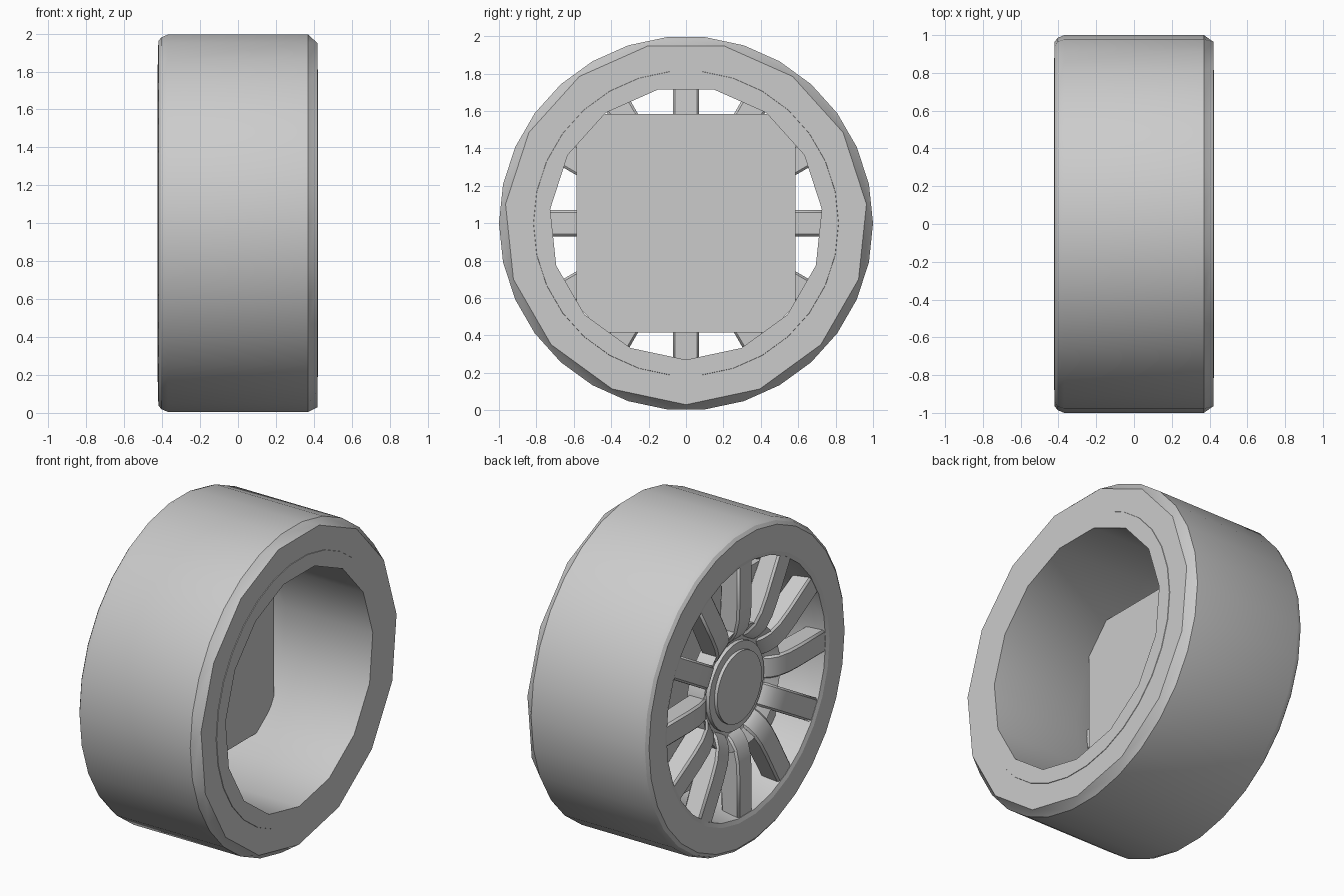
import bpy, bmesh
from math import sin, cos, pi, radians
from mathutils import Matrix, Vector

cube = bpy.data.objects.get("Cube")
if cube:
    bpy.data.objects.remove(cube, do_unlink=True)

GREY = (0.6, 0.6, 0.6, 1)
mat = bpy.data.materials.new("plain grey")
mat.use_nodes = True
mat.diffuse_color = GREY
mat.node_tree.nodes["Principled BSDF"].inputs["Base Color"].default_value = GREY
parts = []


def finish(name, bm):
    """Turn a bmesh around the axle into a named object."""
    bmesh.ops.recalc_face_normals(bm, faces=bm.faces[:])
    mesh = bpy.data.meshes.new(name)
    bm.to_mesh(mesh)
    bm.free()
    mesh.materials.append(mat)
    obj = bpy.data.objects.new(name, mesh)
    obj.location.z = 1
    bpy.context.collection.objects.link(obj)
    parts.append(obj)
    return obj


def ring(bm, n, x, r):
    """Ring of n points; rings of 30 straddle the points of rings of 15."""
    start = -pi / 2 - (pi / n if n == 30 else 0)
    if n == 9:
        start = pi / 2
    return [bm.verts.new((x, r * cos(start + 2 * pi * i / n),
                          r * sin(start + 2 * pi * i / n))) for i in range(n)]


def stitch(bm, a, b):
    """Join two rings with equal counts, or 15 points to 30."""
    if len(a) > len(b):
        a, b = b, a
    n, m = len(a), len(b)
    for i in range(n):
        j = (i + 1) % n
        if n == m:
            bm.faces.new((a[i], a[j], b[j], b[i]))
        else:
            bm.faces.new((a[i], b[2 * i + 1], b[2 * i]))
            bm.faces.new((a[i], a[j], b[2 * j], b[2 * i + 1]))


def lathe(name, profile, closed):
    """Revolve (sides, x, radius) rows; closed loops or capped solids."""
    bm = bmesh.new()
    rings = [ring(bm, *row) for row in profile]
    for a, b in zip(rings, rings[1:]):
        stitch(bm, a, b)
    if closed:
        stitch(bm, rings[-1], rings[0])
    else:
        bm.faces.new(rings[0])
        bm.faces.new(rings[-1])
    return finish(name, bm)


# Tyre: round tread, faceted shoulder on the open side, soft one on the other
lathe("tyre", [(30, 0.42, 0.81), (15, 0.42, 0.97), (30, 0.37, 1), (30, -0.37, 1),
               (30, -0.405, 0.985), (30, -0.42, 0.965), (30, -0.424, 0.81)], True)

# Rim: outer lip, straight barrel, flare on the spoked side
lathe("rim_barrel", [(30, 0.41, 0.82), (30, 0.423, 0.815), (15, 0.423, 0.73),
                     (15, -0.18, 0.73), (30, -0.32, 0.77), (30, -0.415, 0.785),
                     (30, -0.424, 0.81), (30, -0.41, 0.82)], True)

# Hub: concave flare into the spokes, raised boss and centre cap
lathe("hub", [(30, -0.27, 0.38), (30, -0.385, 0.38), (30, -0.36, 0.34),
              (30, -0.335, 0.31), (30, -0.325, 0.27), (30, -0.35, 0.27)], False)
lathe("centre_cap", [(30, -0.3, 0.22), (30, -0.37, 0.22)], False)

# Spokes: one flat side profile, widened and repeated round the axle
SIDE = [(-0.27, 0.26), (-0.325, 0.28), (-0.36, 0.31), (-0.39, 0.36),
        (-0.408, 0.44), (-0.413, 0.54), (-0.413, 0.8), (-0.29, 0.8)]
COUNT = 12
bm = bmesh.new()
for k in range(COUNT):
    turn = Matrix.Rotation(2 * pi * k / COUNT, 3, 'X')
    left, right = [[bm.verts.new(turn @ Vector((x, w, r))) for x, r in SIDE]
                   for w in (-0.07, 0.07)]
    bm.faces.new(left)
    bm.faces.new(right)
    stitch(bm, left, right)
spokes = finish("spokes", bm)
bevel = spokes.modifiers.new("soft edges", 'BEVEL')
bevel.width = 0.012
bevel.limit_method = 'ANGLE'
bevel.angle_limit = radians(50)

# Backing plate: square with corners trimmed to the barrel
bm = bmesh.new()
A, B = 0.585, 0.44
outline = [(A, -B), (A, B), (B, A), (-B, A), (-A, B), (-A, -B), (-B, -A), (B, -A)]
front, back = [[bm.verts.new((x, y, z)) for y, z in outline] for x in (-0.16, -0.21)]
bm.faces.new(front)
bm.faces.new(back)
stitch(bm, front, back)
finish("backing_plate", bm)

# Low nine-sided pad in the middle of the plate
lathe("axle_pad", [(9, -0.2, 0.33), (9, -0.157, 0.33)], False)

# Smooth shading with sharp edges kept
bpy.ops.object.select_all(action='DESELECT')
for obj in parts:
    obj.select_set(True)
bpy.context.view_layer.objects.active = parts[0]
bpy.ops.object.shade_smooth_by_angle(angle=radians(25))
